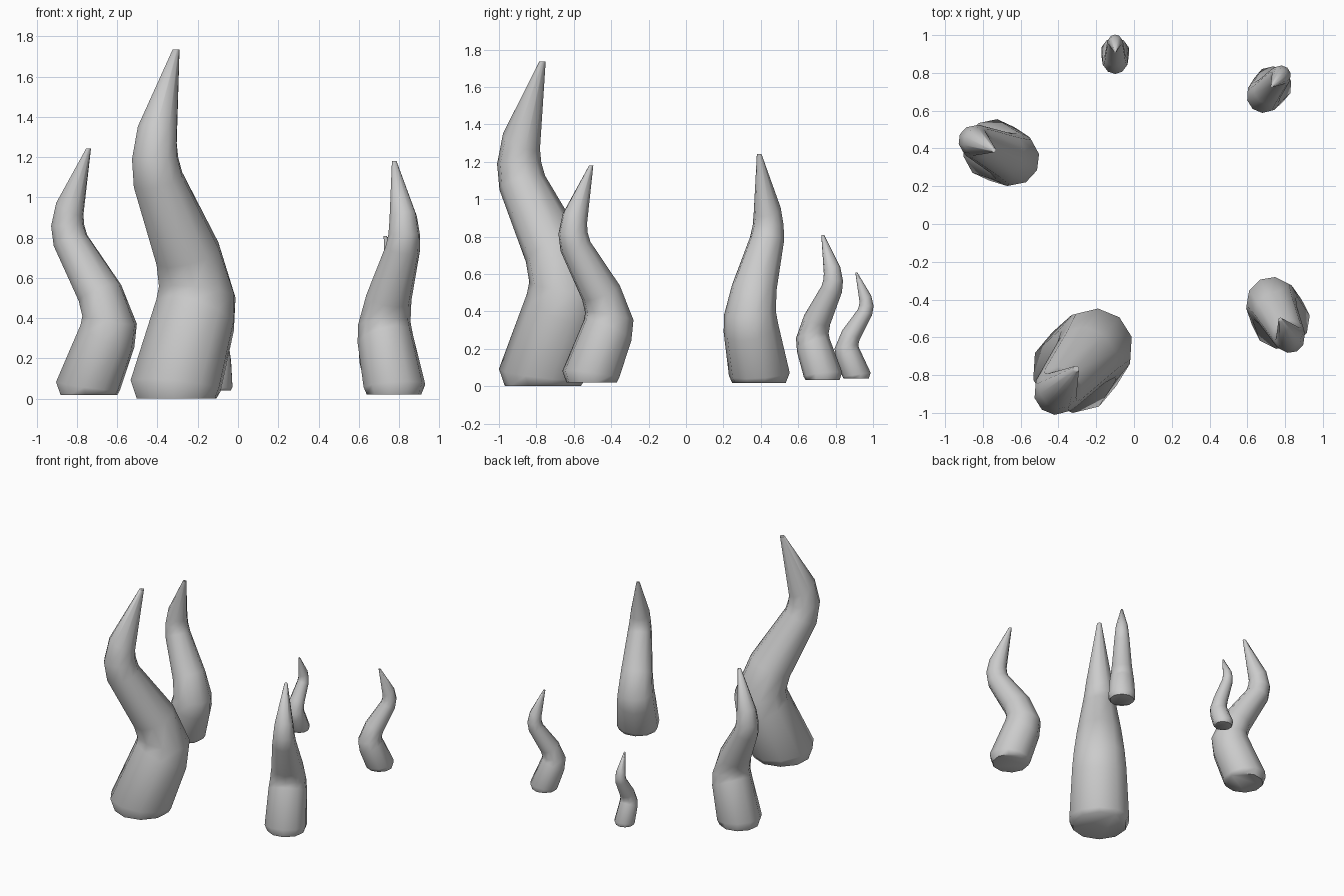
import bpy, bmesh, math

if "Cube" in bpy.data.objects:
    bpy.data.objects.remove(bpy.data.objects["Cube"])

SIDES = 10
# Rings of a unit-height tentacle: outer edge (u, h), inner edge (u, h), half width
RINGS = [
    (.117, 0, -.117, 0, .118),
    (.136, .057, -.128, .018, .134),
    (.025, .295, -.190, .183, .122),
    (.020, .325, -.204, .285, .114),
    (.035, .375, -.132, .455, .100),
    (.150, .600, .016, .654, .076),
    (.164, .685, .027, .690, .068),
    (.141, .785, .031, .725, .060),
    (.012, 1.0, -.008, 1.0, .010),
]


def tentacle(name, x, y, height, angle):
    """Tapered S-curved spike, bending towards the given angle."""
    bm = bmesh.new()
    loops = []
    for u0, h0, u1, h1, w in RINGS:
        loop = []
        for i in range(SIDES):
            a = 2 * math.pi * i / SIDES
            t = (1 - math.cos(a)) / 2
            loop.append(bm.verts.new((u0 + (u1 - u0) * t,
                                      w * math.sin(a),
                                      h0 + (h1 - h0) * t)))
        loops.append(loop)
    for low, high in zip(loops, loops[1:]):
        for i in range(SIDES):
            j = (i + 1) % SIDES
            bm.faces.new((low[i], low[j], high[j], high[i]))
    bm.faces.new(loops[0][::-1])
    bm.faces.new(loops[-1])
    mesh = bpy.data.meshes.new(name)
    bm.to_mesh(mesh)
    bm.free()
    obj = bpy.data.objects.new(name, mesh)
    bpy.context.collection.objects.link(obj)
    # Smaller ones sit slightly higher
    obj.location = (x, y, 0.06 - 0.0345 * height)
    obj.rotation_euler.z = math.radians(angle)
    obj.scale = (height,) * 3
    bpy.ops.object.select_all(action='DESELECT')
    obj.select_set(True)
    bpy.context.view_layer.objects.active = obj
    bpy.ops.object.shade_smooth_by_angle(angle=math.radians(65))


# Ring of five tentacles, largest to smallest
tentacle("tentacle_front_large", -.305, -.765, 1.735, 230)
tentacle("tentacle_left", -.74, .39, 1.225, 155)
tentacle("tentacle_right", .775, -.505, 1.16, -63)
tentacle("tentacle_back_right", .73, .73, .775, 50)
tentacle("tentacle_back_small", -.10, .91, .567, 90)
